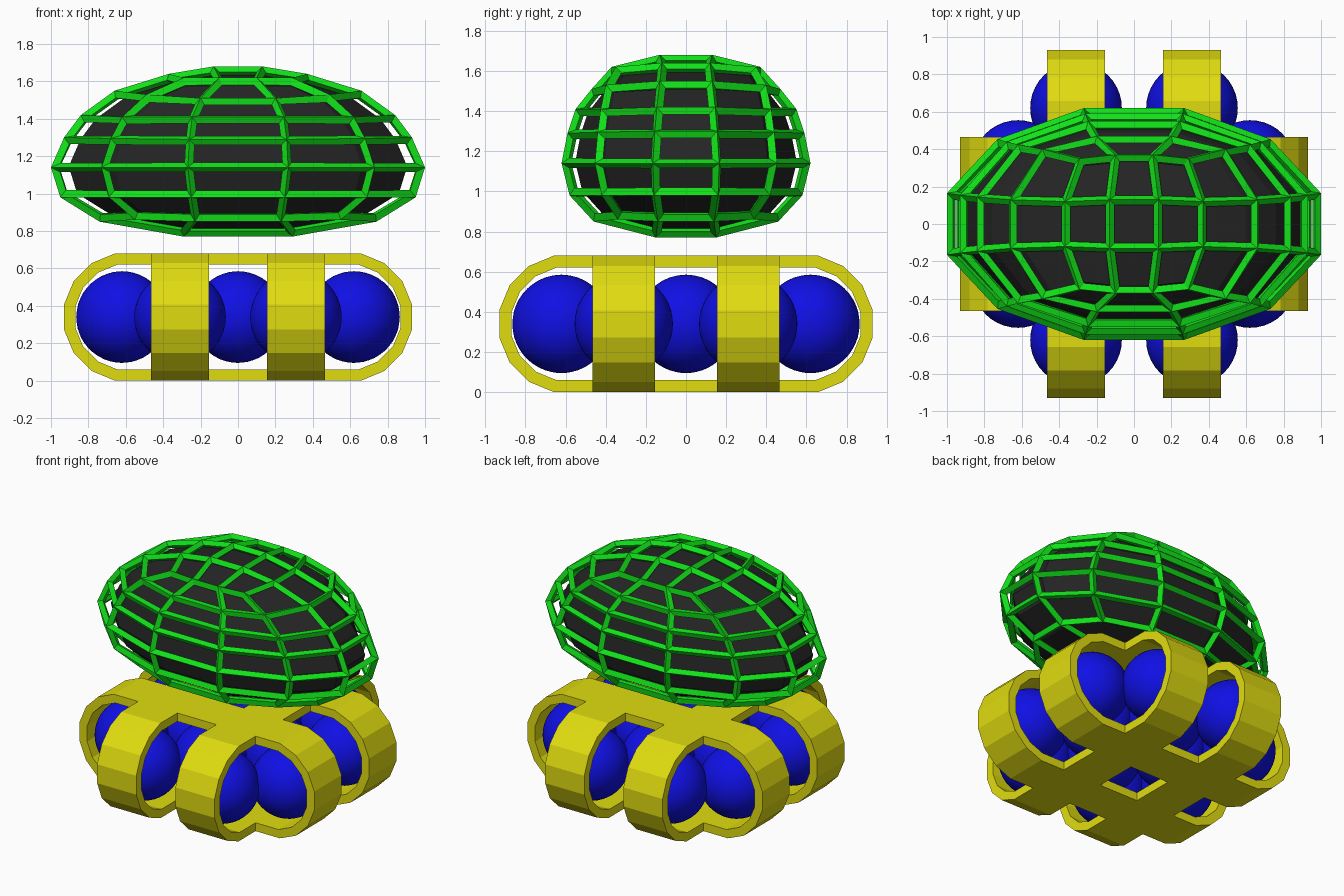
import bpy, bmesh, math
from mathutils import Vector

if "Cube" in bpy.data.objects:
    bpy.data.objects.remove(bpy.data.objects["Cube"])


def material(name, rgb):
    m = bpy.data.materials.new(name)
    m.diffuse_color = (*rgb, 1)
    m.use_nodes = True
    m.node_tree.nodes["Principled BSDF"].inputs["Base Color"].default_value = m.diffuse_color
    return m


YELLOW = material("yellow", (0.75, 0.72, 0.005))
BLUE = material("blue", (0.005, 0.005, 0.78))
GREEN = material("green", (0.006, 0.75, 0.01))
BLACK = material("charcoal", (0.018, 0.018, 0.018))


def finish(name, bm, mat):
    bmesh.ops.recalc_face_normals(bm, faces=bm.faces)
    me = bpy.data.meshes.new(name)
    bm.to_mesh(me)
    bm.free()
    me.materials.append(mat)
    ob = bpy.data.objects.new(name, me)
    bpy.context.collection.objects.link(ob)
    return ob


# Track belts: stadium-shaped loops, two along x and two along y
def stadium(r):
    pts = []
    for side in (0, 1):
        for i in range(8):
            a = math.radians(-78.75 + 22.5 * i + 180 * side)
            k = r / math.sin(math.radians(78.75))
            cx = 0.59 if side == 0 else -0.59
            pts.append((cx + r / math.cos(math.radians(11.25)) * math.cos(a),
                        0.34 + k * math.sin(a)))
    return pts


def belt(name, offset, along_y):
    bm = bmesh.new()
    loops = []
    for r in (0.34, 0.28):
        for w in (offset - 0.155, offset + 0.155):
            loops.append([bm.verts.new((w, u, z) if along_y else (u, w, z))
                          for u, z in stadium(r)])
    o1, o2, i1, i2 = loops
    for a, b in ((o1, o2), (o2, i2), (i2, i1), (i1, o1)):
        for j in range(16):
            k = (j + 1) % 16
            bm.faces.new((a[j], a[k], b[k], b[j]))
    finish(name, bm, YELLOW)


# Balls: three inside each belt
def ball(name, x, y):
    bm = bmesh.new()
    bmesh.ops.create_icosphere(bm, subdivisions=4, radius=0.245)
    bmesh.ops.translate(bm, verts=bm.verts, vec=(x, y, 0.34))
    finish(name, bm, BLUE)


for s, side in ((-0.31, "low"), (0.31, "high")):
    belt(f"belt_x_{side}", s, False)
    belt(f"belt_y_{side}", s, True)
    for i, u in enumerate((-0.62, 0, 0.62)):
        ball(f"ball_x_{side}_{i}", u, s)
        ball(f"ball_y_{side}_{i}", s, u)

# Body rings, top to bottom: quarter points near x axis, at corner, near y axis
RINGS = [
    ((0.37, 0.12, 1.64), (0.29, 0.35, 1.62), (0.10, 0.37, 1.62)),
    ((0.66, 0.13, 1.55), (0.49, 0.40, 1.53), (0.20, 0.47, 1.51)),
    ((0.84, 0.145, 1.42), (0.62, 0.425, 1.41), (0.245, 0.55, 1.41)),
    ((0.93, 0.155, 1.30), (0.68, 0.44, 1.295), (0.26, 0.59, 1.29)),
    ((1.00, 0.165, 1.14), (0.73, 0.454, 1.14), (0.268, 0.62, 1.14)),
    ((0.95, 0.16, 0.98), (0.69, 0.42, 0.98), (0.25, 0.58, 0.98)),
    ((0.74, 0.14, 0.85), (0.55, 0.34, 0.86), (0.23, 0.46, 0.85)),
]
CAPS = ((0.13, 0.13, 1.68), (0.29, 0.15, 0.77))


def body(name, scale, mat):
    bm = bmesh.new()
    centre = Vector((0, 0, 1.2))

    def vert(x, y, z):
        d = Vector((x, y, z)) - centre
        return bm.verts.new(centre + Vector([a * b for a, b in zip(d, scale)]))

    rings = []
    for m, c, n in RINGS:
        ring = []
        for sx, sy, order in ((1, 1, (m, c, n)), (-1, 1, (n, c, m)),
                              (-1, -1, (m, c, n)), (1, -1, (n, c, m))):
            ring += [vert(sx * p[0], sy * p[1], p[2]) for p in order]
        rings.append(ring)
    for a, b in zip(rings, rings[1:]):
        for j in range(12):
            k = (j + 1) % 12
            bm.faces.new((a[j], a[k], b[k], b[j]))
    for r, (x, y, z) in ((rings[0], CAPS[0]), (rings[-1], CAPS[1])):
        q = [vert(sx * x, sy * y, z) for sx, sy in ((1, 1), (-1, 1), (-1, -1), (1, -1))]
        bm.faces.new(q)
        for k in range(4):
            j = 3 * k
            bm.faces.new((r[j], r[j + 1], r[j + 2], q[k]))
            bm.faces.new((r[j + 2], r[(j + 3) % 12], q[(k + 1) % 4], q[k]))
    return finish(name, bm, mat)


# Dark core and the green cage around it
body("body_core", (0.905, 0.89, 0.91), BLACK)
cage = body("body_cage", (1, 1, 1), GREEN)
w = cage.modifiers.new("struts", 'WIREFRAME')
w.thickness = 0.05
w.offset = -1
w.use_even_offset = True

# Balls are smooth
for ob in bpy.data.objects:
    if ob.name.startswith("ball"):
        ob.data.shade_smooth()
